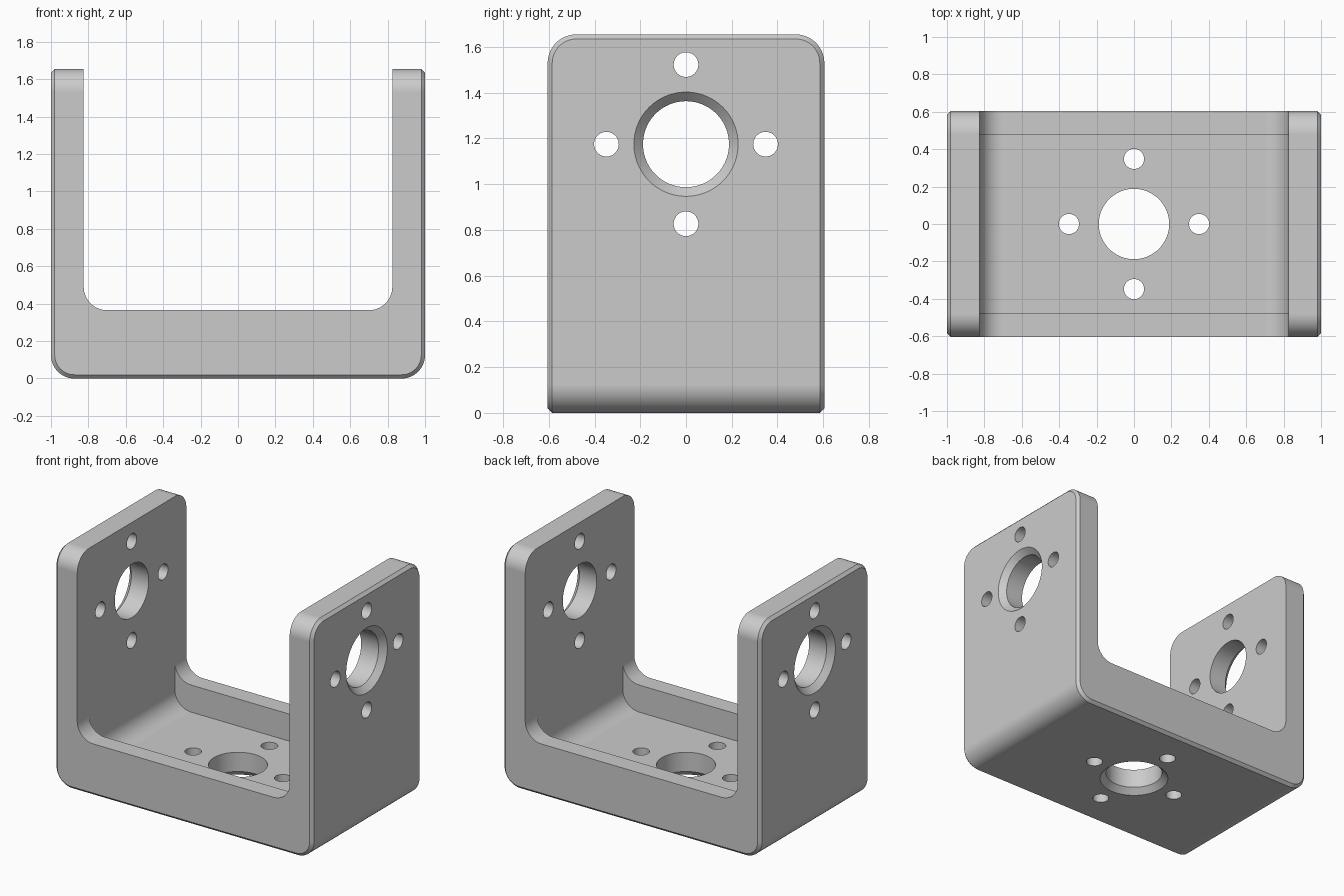
import bpy, bmesh, math
from mathutils import Vector, Matrix

if "Cube" in bpy.data.objects:
    bpy.data.objects.remove(bpy.data.objects["Cube"])

W, D, H = 1.0, 0.605, 1.655      # half width, half depth, height
WALL, RIM, R = 0.175, 0.127, 0.125
HOLE_Z, BOLT = 1.175, 0.348      # axle height, bolt circle radius

metal = bpy.data.materials.new("light grey metal")
metal.diffuse_color = (0.6, 0.6, 0.6, 1)
metal.use_nodes = True
metal.node_tree.nodes["Principled BSDF"].inputs["Base Color"].default_value = metal.diffuse_color


def to_object(name, bm):
    bmesh.ops.recalc_face_normals(bm, faces=bm.faces[:])
    me = bpy.data.meshes.new(name)
    bm.to_mesh(me)
    bm.free()
    me.materials.append(metal)
    ob = bpy.data.objects.new(name, me)
    bpy.context.collection.objects.link(ob)
    return ob


def box(x, y, z0, z1):
    bm = bmesh.new()
    bmesh.ops.create_cube(bm, size=1, matrix=Matrix.Translation((0, 0, (z0 + z1) / 2))
                          @ Matrix.Diagonal((2 * x, 2 * y, z1 - z0, 1)))
    return bm


def round_edges(bm, test, radius):
    edges = [e for e in bm.edges if test((e.verts[0].co + e.verts[1].co) / 2)]
    bmesh.ops.bevel(bm, geom=edges, offset=radius, offset_type='OFFSET', segments=14,
                    profile=0.5, affect='EDGES', clamp_overlap=False)


def spindle(name, rings, axis, centre, n=64):
    """Turned cutter: rings are (position along axis, radius)."""
    turn = Vector((0, 0, 1)).rotation_difference(Vector(axis)).to_matrix()
    bm = bmesh.new()
    loops = []
    for h, r in rings:
        loops.append([bm.verts.new(turn @ Vector((r * math.cos(2 * math.pi * i / n),
                                                  r * math.sin(2 * math.pi * i / n), h))
                                   + Vector(centre)) for i in range(n)])
    for a, b in zip(loops, loops[1:]):
        for i in range(n):
            j = (i + 1) % n
            bm.faces.new((a[i], a[j], b[j], b[i]))
    bm.faces.new(loops[0])
    bm.faces.new(loops[-1])
    return to_object(name, bm)


# Outer block: rounded lower corners and rounded plate tops
bm = box(W, D, 0, H)
round_edges(bm, lambda c: (abs(c.x) > W - .01 and c.z < .01)
            or (abs(c.y) > D - .01 and c.z > H - .01), R)
# Narrow chamfer round the border of the outside skin
bm.normal_update()
skin = {f for f in bm.faces if abs(f.normal.y) < 1e-3 and f.normal.z < 0.5}
border = [e for e in bm.edges if sum(f in skin for f in e.link_faces) == 1]
bmesh.ops.bevel(bm, geom=border, offset=0.02, offset_type='OFFSET', segments=1,
                affect='EDGES', clamp_overlap=False)
bracket = to_object("bracket", bm)

cutters = []
# Opening between the plates above the rims, then the deeper pocket down to the floor
for name, y, z in (("opening", D + 0.2, 0.365), ("pocket", D - RIM, WALL)):
    bm = box(W - WALL, y, z, H + 0.3)
    round_edges(bm, lambda c: abs(c.x) > W - WALL - .01 and c.z < z + .01, R)
    cutters.append(to_object(name, bm))

# Countersunk main holes in the plates and the floor
cutters.append(spindle("axle_hole", [(-1.03, .258), (-.96, .188), (.96, .188), (1.03, .258)],
                       (1, 0, 0), (0, 0, HOLE_Z), 96))
cutters.append(spindle("floor_hole", [(-.03, .258), (.04, .188), (.3, .188)],
                       (0, 0, 1), (0, 0, 0), 96))
# Four bolt holes round each main hole
for a, b in ((1, 0), (-1, 0), (0, 1), (0, -1)):
    cutters.append(spindle("plate_bolt", [(-1.1, .054), (1.1, .054)], (1, 0, 0),
                           (0, a * BOLT, HOLE_Z + b * BOLT), 40))
    cutters.append(spindle("floor_bolt", [(-.1, .054), (.3, .054)], (0, 0, 1),
                           (a * BOLT, b * BOLT, 0), 40))

bpy.context.view_layer.objects.active = bracket
bracket.select_set(True)
for c in cutters:
    mod = bracket.modifiers.new("cut", 'BOOLEAN')
    mod.operation, mod.solver, mod.object = 'DIFFERENCE', 'EXACT', c
    bpy.ops.object.modifier_apply(modifier=mod.name)
    bpy.data.objects.remove(c)

bpy.ops.object.shade_smooth_by_angle(angle=math.radians(25))
mod = bracket.modifiers.new("flat_normals", 'WEIGHTED_NORMAL')
mod.keep_sharp = True
